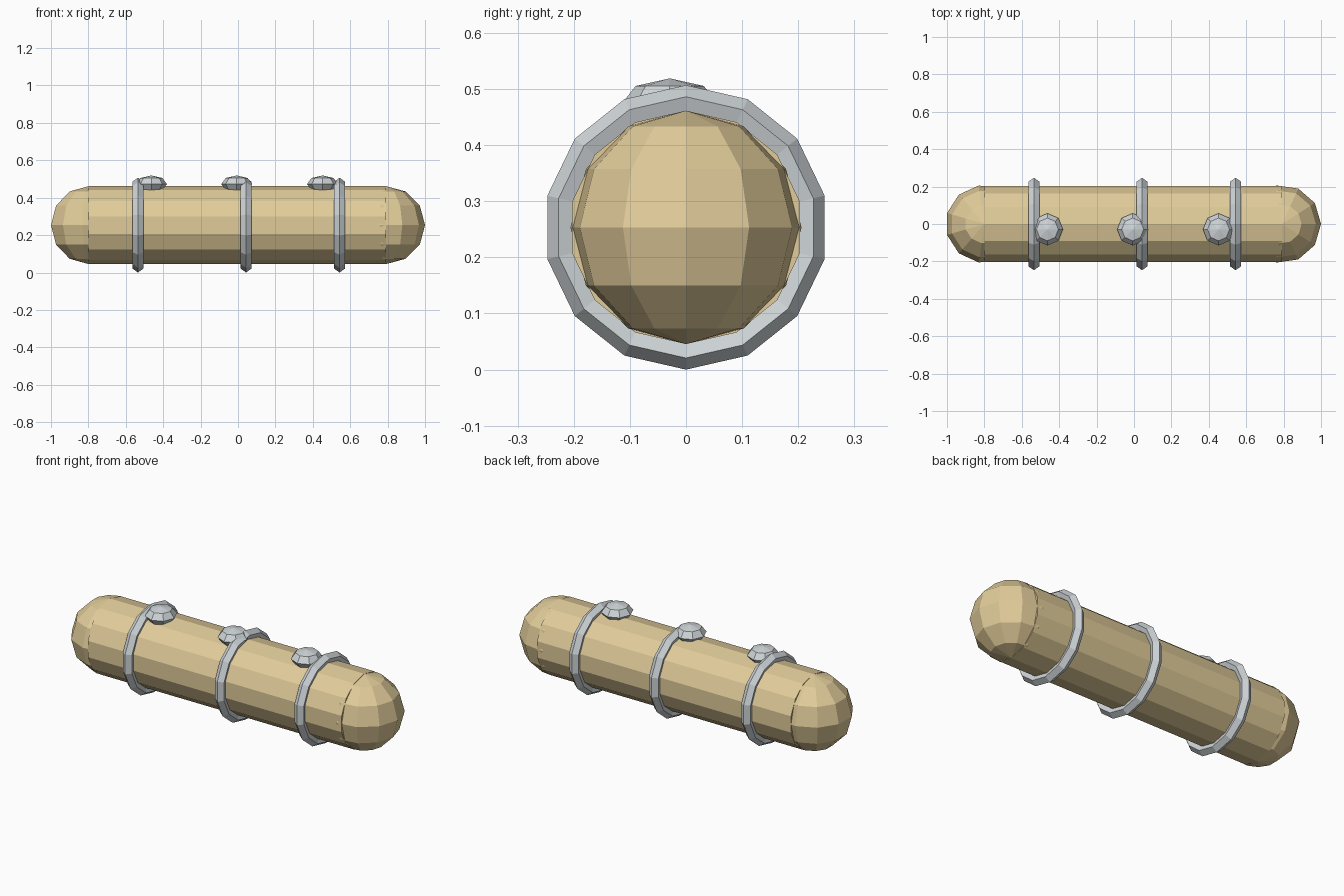
import bpy
import bmesh
from math import pi
from mathutils import Matrix

if "Cube" in bpy.data.objects:
    bpy.data.objects.remove(bpy.data.objects["Cube"])

AXIS_Z = 0.2535
BODY_R = 0.208


def material(name, rgb):
    m = bpy.data.materials.new(name)
    m.diffuse_color = (*rgb, 1)
    m.use_nodes = True
    m.node_tree.nodes["Principled BSDF"].inputs["Base Color"].default_value = m.diffuse_color
    return m


tan = material("tan", (0.75, 0.6, 0.32))
metal = material("pale_metal", (0.62, 0.66, 0.68))


def finish(name, bm, mat):
    mesh = bpy.data.meshes.new(name)
    bm.to_mesh(mesh)
    bm.free()
    mesh.materials.append(mat)
    obj = bpy.data.objects.new(name, mesh)
    bpy.context.collection.objects.link(obj)
    return obj


def ball(name, loc, scale, segments, rings, mat):
    # spin the sphere so its first meridian points along +x
    bm = bmesh.new()
    bmesh.ops.create_uvsphere(bm, u_segments=segments, v_segments=rings, radius=1)
    m = (Matrix.Translation(loc) @ Matrix.Diagonal((*scale, 1))
         @ Matrix.Rotation(-pi / 2, 4, 'Z'))
    bm.transform(m)
    return finish(name, bm, mat)


# Long body, lying along x with an edge on top
x0, x1 = -0.8, 0.792
bm = bmesh.new()
bmesh.ops.create_cone(bm, cap_ends=True, segments=14, radius1=BODY_R,
                      radius2=BODY_R, depth=x1 - x0)
bm.transform(Matrix.Translation(((x0 + x1) / 2, 0, AXIS_Z))
             @ Matrix.Rotation(pi / 2, 4, 'Y') @ Matrix.Rotation(pi / 2, 4, 'Z'))
finish("body", bm, tan)

# Rounded ends
for name, x in (("left_end", x0), ("right_end", x1)):
    ball(name, (x, 0, AXIS_Z), (BODY_R,) * 3, 11, 6, tan)

# Bands around the body
for i, x in enumerate((-0.535, 0.043, 0.543)):
    bpy.ops.mesh.primitive_torus_add(
        major_segments=14, minor_segments=5, major_radius=0.2235,
        minor_radius=0.03, location=(x, 0, AXIS_Z), rotation=(0, pi / 2, 0))
    band = bpy.context.object
    band.name = f"band_{i + 1}"
    band.data.materials.append(metal)

# Flattened studs on top
for i, x in enumerate((-0.463, -0.007, 0.452)):
    ball(f"stud_{i + 1}", (x, -0.029, 0.473), (0.083, 0.086, 0.046), 8, 4, metal)
